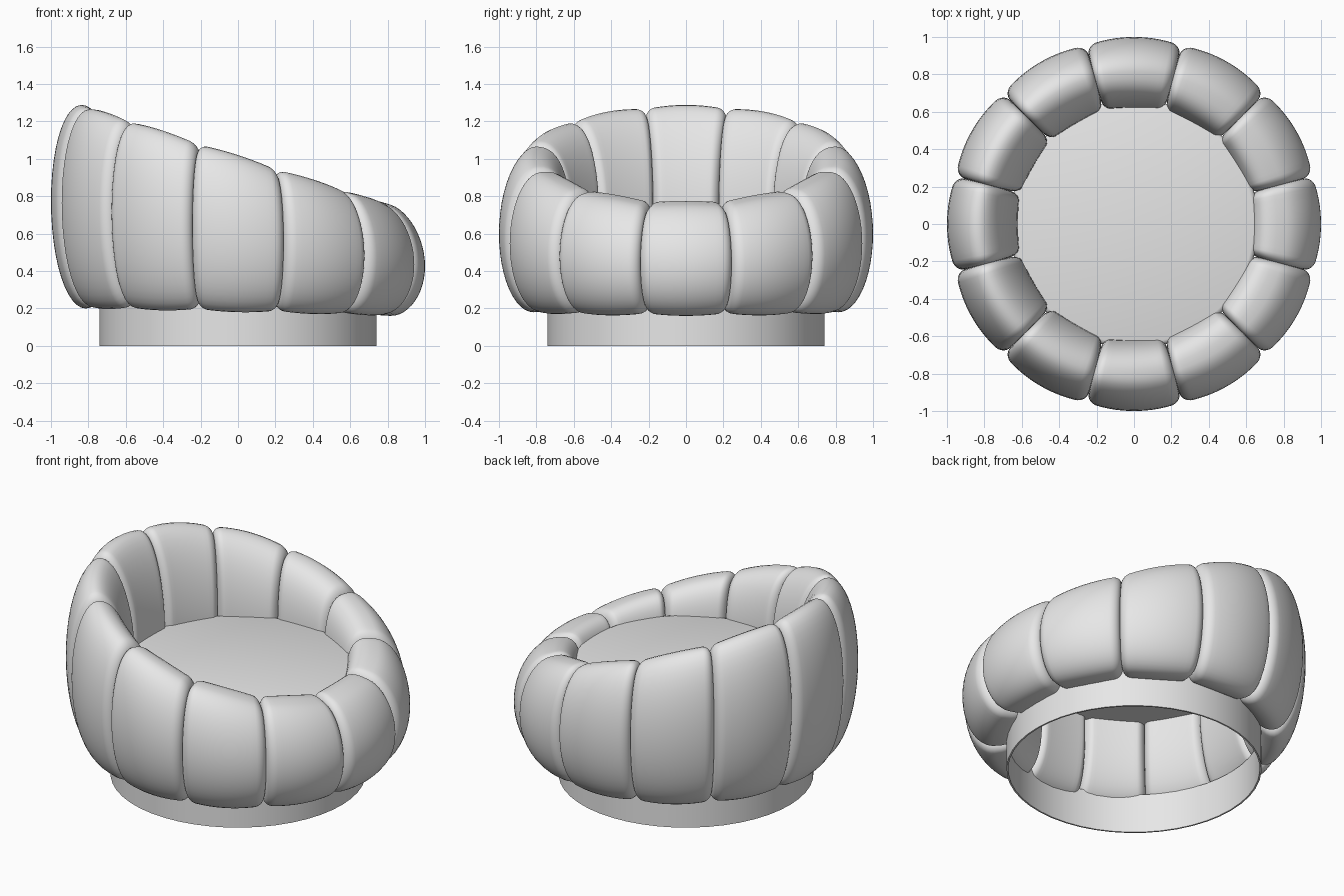
import bpy, bmesh
from math import sin, cos, pi, radians, sqrt, copysign

cube = bpy.data.objects.get("Cube")
if cube:
    bpy.data.objects.remove(cube, do_unlink=True)

fabric = bpy.data.materials.new("light_grey")
fabric.use_nodes = True
grey = (0.8, 0.8, 0.8, 1)
fabric.diffuse_color = grey
fabric.node_tree.nodes["Principled BSDF"].inputs["Base Color"].default_value = grey

COUNT = 12                 # cushions around the ring
HALF = pi / COUNT          # half the angle of one cushion
MID_R = 0.815              # radius of the cushion centre line
ROUND = 0.05               # rounding at the seams
SIDES = 48                 # points around a cushion section


def add_object(name, bm, angle=40):
    bmesh.ops.recalc_face_normals(bm, faces=bm.faces)
    mesh = bpy.data.meshes.new(name)
    bm.to_mesh(mesh)
    bm.free()
    mesh.materials.append(fabric)
    obj = bpy.data.objects.new(name, mesh)
    bpy.context.collection.objects.link(obj)
    bpy.ops.object.select_all(action="DESELECT")
    obj.select_set(True)
    bpy.context.view_layer.objects.active = obj
    bpy.ops.object.shade_smooth_by_angle(angle=radians(angle))
    return obj


def lathe(name, profile, segments, angle=40):
    bm = bmesh.new()
    verts = [bm.verts.new((r, 0, z)) for r, z in profile]
    edges = [bm.edges.new(pair) for pair in zip(verts, verts[1:])]
    bmesh.ops.spin(bm, geom=verts + edges, axis=(0, 0, 1), cent=(0, 0, 0),
                   angle=2 * pi, steps=segments, use_duplicate=False)
    bmesh.ops.remove_doubles(bm, verts=bm.verts, dist=0.0005)
    return add_object(name, bm, angle)


def stations():
    """Angle across a cushion (-1..1) and how far the section is inset there."""
    edge = 1 - ROUND / (MID_R * HALF)
    steps = [edge * i / 6 for i in range(7)]
    steps += [edge + (1 - edge) * sin(pi / 2 * i / 7) for i in range(1, 8)]
    for u in [-s for s in reversed(steps[1:])] + steps:
        s = max(0, (abs(u) - edge) / (1 - edge))
        yield u, 0.014 * u * u + ROUND * (1 - sqrt(max(0, 1 - s * s)))


def power(value, exponent):
    return copysign(abs(value) ** exponent, value)


def cushion(index):
    centre = 2 * HALF * index
    bm = bmesh.new()
    rings = []
    for u, inset in stations():
        a = centre + u * HALF
        ring = []
        for k in range(SIDES):
            p = 2 * pi * k / SIDES
            # inner side is fuller on the low cushions
            outer = cos(p) > 0
            e = 1 if outer else 2 / (2.5 + 0.6 * cos(centre))
            width = (0.185 if outer else 0.195) - inset
            r = MID_R + width * power(cos(p), e)
            x, y = r * cos(a), r * sin(a)
            # the rim slopes down from the backrest to the entry side
            low, high = 0.18 - 0.024 * x, 1.02 - 0.325 * x
            z = (low + high) / 2 + ((high - low) / 2 - inset) * power(sin(p), e)
            ring.append(bm.verts.new((x, y, z)))
        rings.append(ring)
    for one, two in zip(rings, rings[1:]):
        for k in range(SIDES):
            j = (k + 1) % SIDES
            bm.faces.new((one[k], one[j], two[j], two[k]))
    bm.faces.new(rings[0])
    bm.faces.new(rings[-1])
    add_object(f"cushion_{index + 1:02d}", bm, 60)


for i in range(COUNT):
    cushion(i)

# Thin seat pad with a softly rounded rim
lathe("seat", [(0, 0.715), (0.64, 0.715), (0.655, 0.71), (0.665, 0.695),
               (0.665, 0.68), (0, 0.68)], 64)

# Open plinth ring
lathe("base_ring", [(0.74, 0), (0.74, 0.25), (0.73, 0.25), (0.73, 0), (0.74, 0)], 48)
